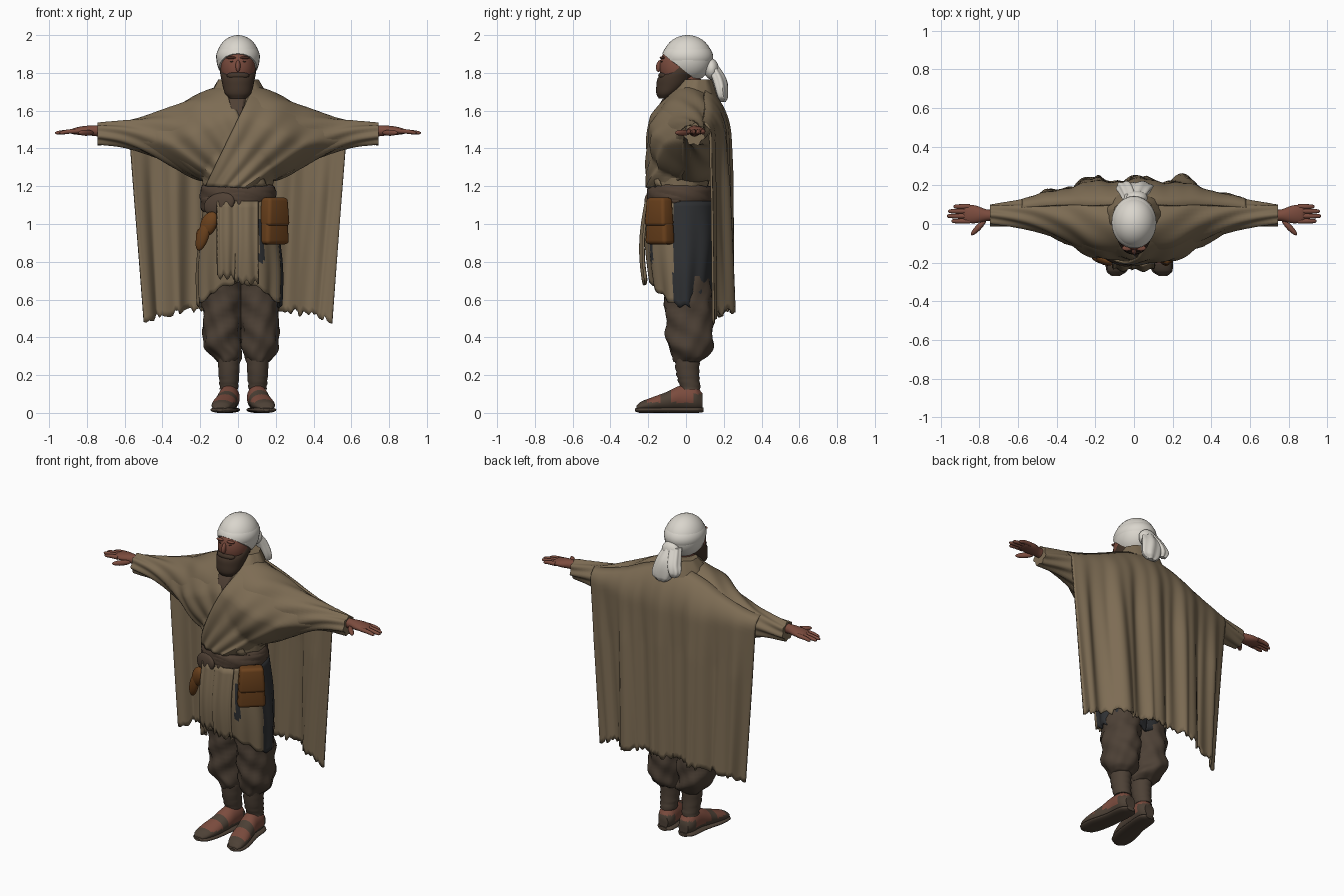
import bpy, bmesh, math, random
from mathutils import Vector, Matrix

random.seed(4)
if "Cube" in bpy.data.objects:
    bpy.data.objects.remove(bpy.data.objects["Cube"])


def material(name, *rgb):
    m = bpy.data.materials.new(name)
    m.use_nodes = True
    m.diffuse_color = (*rgb, 1)
    m.node_tree.nodes["Principled BSDF"].inputs["Base Color"].default_value = (*rgb, 1)
    return m


TAN = material("tan cloth", .205, .15, .088)
BROWN = material("dark brown cloth", .075, .053, .037)
BELT = material("belt brown", .08, .052, .035)
SLATE = material("slate cloth", .028, .030, .033)
WHITE = material("white linen", .70, .67, .61)
SKIN = material("skin", .20, .072, .048)
BEARD = material("beard brown", .055, .034, .022)
LEATHER = material("orange leather", .15, .054, .012)


def finish(name, bm, *mats, rule=None, angle=50):
    bmesh.ops.recalc_face_normals(bm, faces=bm.faces)
    me = bpy.data.meshes.new(name)
    for m in mats:
        me.materials.append(m)
    if rule:
        for f in bm.faces:
            f.material_index = rule(f.calc_center_median())
    bm.to_mesh(me)
    bm.free()
    ob = bpy.data.objects.new(name, me)
    bpy.context.collection.objects.link(ob)
    bpy.ops.object.select_all(action='DESELECT')
    ob.select_set(True)
    bpy.context.view_layer.objects.active = ob
    bpy.ops.object.shade_smooth_by_angle(angle=math.radians(angle))
    return ob


def at(rings, t):
    """Smoothly interpolated ring (centre a, centre b, radius a, radius b) at t."""
    n = len(rings)
    t = min(max(t, rings[0][0]), rings[-1][0])
    i = max(k for k in range(n - 1) if rings[k][0] <= t)
    slope = lambda j, k: ((rings[min(j + 1, n - 1)][k] - rings[max(j - 1, 0)][k])
                          / (rings[min(j + 1, n - 1)][0] - rings[max(j - 1, 0)][0]))
    p, q = rings[i], rings[i + 1]
    h = q[0] - p[0]
    u = (t - p[0]) / h
    return [(1 + 2 * u) * (1 - u) ** 2 * p[k] + u * (1 - u) ** 2 * h * slope(i, k)
            + u * u * (3 - 2 * u) * q[k] - u * u * (1 - u) * h * slope(i + 1, k)
            for k in range(1, 5)]


def loft(name, axis, rings, *mats, fold=None, seg=32, sub=5, side=1, shift=0, rule=None):
    """Skin of elliptical rings along an axis, with optional cloth folds."""
    rings = sorted(rings)
    ts = [p[0] + (q[0] - p[0]) * s / sub for p, q in zip(rings, rings[1:]) for s in range(sub)]
    bm = bmesh.new()
    loops = []
    for t in ts + [rings[-1][0]]:
        a, b, ra, rb = at(rings, t)
        row = []
        for k in range(seg):
            w = math.tau * k / seg
            c, s = math.cos(w), math.sin(w)
            d = fold(t, w) if fold else 0
            x, y = a + (ra + d) * c, b + (rb + d) * s
            p = {'X': (t, x, y), 'Y': (x, t, y), 'Z': (x, y, t)}[axis]
            row.append(bm.verts.new((p[0] * side + shift, p[1], p[2])))
        loops.append(row)
    for r, s in zip(loops, loops[1:]):
        for k in range(seg):
            bm.faces.new((r[k], r[(k + 1) % seg], s[(k + 1) % seg], s[k]))
    bm.faces.new(loops[0])
    bm.faces.new(loops[-1])
    return finish(name, bm, *mats, rule=rule)


def sheet(name, point, nu, nv, *mats, thick=.012, rule=None):
    """Thickened cloth grid; point(u, v) gives each position."""
    bm = bmesh.new()
    g = [[bm.verts.new(point(i / nu, j / nv)) for i in range(nu + 1)] for j in range(nv + 1)]
    for j in range(nv):
        for i in range(nu):
            bm.faces.new((g[j][i], g[j][i + 1], g[j + 1][i + 1], g[j + 1][i]))
    ob = finish(name, bm, *mats, rule=rule)
    m = ob.modifiers.new("thickness", 'SOLIDIFY')
    m.thickness, m.offset = thick, 0


def ball(name, centre, radii, mat, rot=(0, 0, 0), cut=None):
    bm = bmesh.new()
    bmesh.ops.create_uvsphere(bm, u_segments=32, v_segments=20, radius=1)
    bmesh.ops.scale(bm, vec=radii, verts=bm.verts)
    for k, ax in enumerate("XYZ"):
        bmesh.ops.rotate(bm, matrix=Matrix.Rotation(rot[k], 3, ax), verts=bm.verts)
    bmesh.ops.translate(bm, vec=centre, verts=bm.verts)
    if cut:
        bmesh.ops.bisect_plane(bm, geom=bm.verts[:] + bm.edges[:] + bm.faces[:],
                               plane_co=cut[0], plane_no=cut[1], clear_inner=True)
        bmesh.ops.holes_fill(bm, edges=bm.edges)
    finish(name, bm, mat)


def box(name, centre, size, turn, mat, bevel=.02, taper=1):
    bm = bmesh.new()
    bmesh.ops.create_cube(bm, size=1)
    for v in bm.verts:
        if v.co.z > 0:
            v.co.x *= taper
            v.co.y *= taper
    bmesh.ops.scale(bm, vec=size, verts=bm.verts)
    bmesh.ops.bevel(bm, geom=bm.edges[:], offset=bevel, segments=3, affect='EDGES', profile=.5)
    bmesh.ops.rotate(bm, matrix=Matrix.Rotation(turn, 3, 'Z'), verts=bm.verts)
    bmesh.ops.translate(bm, vec=centre, verts=bm.verts)
    finish(name, bm, mat)


# Robe: torso plus one shawl running from cuff to cuff
TORSO = [(1.08, 0, -.03, .18, .155), (1.2, 0, -.03, .185, .15), (1.35, 0, -.015, .2, .165),
         (1.5, 0, 0, .2, .17), (1.62, 0, .025, .18, .155), (1.7, 0, .04, .142, .12),
         (1.765, 0, .055, .105, .08)]
half = [(.12, .02, 1.465, .185, .255), (.22, .02, 1.46, .175, .224), (.34, .04, 1.463, .135, .163),
        (.5, .052, 1.472, .09, .095), (.62, .05, 1.478, .066, .067), (.745, .045, 1.475, .052, .056)]
SHAWL = [(-r[0], *r[1:]) for r in reversed(half)] + [(0, .02, 1.46, .19, .28)] + half
loft("robe_torso", 'Z', TORSO, TAN, fold=lambda t, w: .004 * math.sin(9 * w + 8 * t))
loft("shawl_and_sleeves", 'X', SHAWL, TAN, seg=48, sub=6,
     fold=lambda t, w: .006 * math.sin(7 * w + 22 * abs(t)) * min(1, abs(t) * 4))


def bulge(c, r, d):
    return r * math.sqrt(max(0, 1 - (d / c) ** 2))


def front_y(x, z):
    a, b, ra, rb = at(SHAWL, x)
    y = a - bulge(rb, ra, z - b)
    a, b, ra, rb = at(TORSO, z)
    return min(y, b - bulge(ra, rb, x - a) if abs(x) < ra else y)


def wrap(name, side, inner, outer, off, mat, ripple=.006):
    """Cloth layer on the chest between two slanting edges, sunk in at its far edges."""
    def point(u, v):
        p = inner[0].lerp(inner[1], v).lerp(outer[0].lerp(outer[1], v), u)
        ease = min(1, v * 4, (1 - u) * 4)
        y = front_y(p.x * side, p.y) + .02 * (1 - ease) - ease * (off + ripple * math.sin(u * 26))
        return (p.x * side, y, p.y)
    sheet(name, point, 40, 24, mat, thick=.01)


V = lambda x, z: Vector((x, z))
wrap("inner_collar", 1, (V(-.06, 1.7), V(-.01, 1.52)), (V(.06, 1.7), V(.02, 1.52)), .006, BELT, 0)
wrap("right_wrap", -1, (V(.05, 1.71), V(-.15, 1.2)), (V(.6, 1.44), V(.12, 1.2)), .01, TAN)
wrap("left_wrap", 1, (V(.075, 1.71), V(-.17, 1.2)), (V(.6, 1.44), V(.1, 1.19)), .025, TAN)

# Cape hanging from both arms down the back
hem = [random.uniform(-.018, .018) for _ in range(97)]


def cape(u, v):
    s = 2 * u - 1
    x = s * (.58 - .08 * v)
    a, b, ra, rb = at(SHAWL, x)
    top = b + rb * .93
    z = top + (.56 - .07 * s * s + hem[round(u * 96)] - top) * v
    y = a + (bulge(rb, ra, z - b) if z > b else ra) + .012 - .008 * s * s
    low = .22 - .4 * x * x + .03 * math.exp(-((abs(x) - .26) / .07) ** 2)
    wave = .016 * math.sin(s * 14 + .6) + .007 * math.sin(s * 37 + 2 * v)
    return (x + .01 * v * math.sin(s * 25), y + (low - a - ra) * v + wave * min(1, v * 2.5), z)


sheet("cape", cape, 96, 36, TAN)

# Tunic skirt, raised at the front, with a slate side and a slate front slit
SKIRT = [(.54, .008, -.02, .215, .135), (.75, .008, -.02, .222, .17),
         (.92, .008, -.02, .207, .188), (1.12, .008, -.02, .182, .172)]


def skirt(u, v):
    w = math.tau * u + math.pi / 2
    low = .565 + .12 * max(0, -math.sin(w)) ** 2 + .008 * math.sin(15 * w)
    z = 1.12 + (low - 1.12) * v
    a, b, ra, rb = at(SKIRT, z)
    d = .008 * math.sin(11 * w) * v
    return (a + (ra + d) * math.cos(w), b + (rb + d) * math.sin(w), z)


def skirt_colour(c):
    w = math.atan2(c.y + .02, c.x - .008)
    return int(-.22 < w < 2.6 or (-1.02 < w < -.88 and .79 < c.z < 1.02))


sheet("tunic_skirt", skirt, 110, 20, TAN, SLATE, rule=skirt_colour)
for name, x0, w, low in (("front_flap_right", -.11, .1, .72), ("front_flap_left", -.015, .122, .69)):
    def flap(u, v):
        x = x0 + w * u
        ragged = .014 * math.sin(u * 17 + x0 * 40)
        return (x, -.205 - .03 * math.sin(v * 2.6) + .008 * math.sin(u * 9) + .3 * x * x,
                1.12 + (low + ragged - 1.12) * v)
    sheet(name, flap, 16, 12, TAN)

# Belt with slanting sash and flat knot
for name, z, lean in (("belt", 1.155, -.03), ("sash", 1.135, .17)):
    ob = loft(name, 'Z', [(-.045, 0, 0, .19, .165), (-.025, 0, 0, .2, .176),
                          (.025, 0, 0, .2, .176), (.045, 0, 0, .19, .165)], BELT,
              fold=lambda t, w: .003 * math.sin(5 * w + 90 * t))
    ob.location = (0, -.03, z)
    ob.rotation_euler = (0, -lean, 0)
ball("sash_knot", (-.1, -.18, 1.105), (.09, .024, .058), BELT, (0, -.3, -.4))

# Hip pouches
turn = math.radians(42)
box("pouch", (.19, -.138, 1.01), (.165, .085, .235), turn, LEATHER, .022, .82)
box("pouch_flap", (.194, -.142, 1.065), (.156, .086, .15), turn, LEATHER, .018, .87)
ball("small_pouch", (-.155, -.18, 1.0), (.045, .03, .07), LEATHER, (0, .5, -.5))
ball("small_pouch_end", (-.185, -.175, .94), (.034, .024, .085), LEATHER, (0, .35, -.5))
ball("small_pouch_tail", (-.2, -.16, .92), (.024, .02, .055), LEATHER, (0, -.1, -.5))

# Legs, feet and hands on both sides; the right leg stands nearer the middle
for side, label, step, hip in ((1, "left", .006, .012), (-1, "right", .05, .02)):
    low = .1 + side * (step - hip)
    loft(label + "_trouser", 'Z',
         [(.27, low, .008, .056, .066), (.3, low + .004, .022, .08, .095), (.36, .105, .022, .098, .12),
          (.46, .102, .02, .1, .125), (.6, .1, .012, .106, .125), (.8, .1, -.01, .1, .12)], BROWN,
         side=side, shift=hip,
         fold=lambda t, w: .007 * math.sin(3 * w + 45 * t) + .004 * math.sin(7 * w - 30 * t))
    loft(label + "_leg_wrap", 'Z', [(.125, .098, .025, .048, .052), (.2, .098, .01, .054, .06),
                                    (.3, .098, .005, .06, .068)], BROWN, side=side, shift=step,
         fold=lambda t, w: .003 * math.sin(170 * t + w))
    # the foot and sole turn outwards towards the toes
    loft(label + "_foot", 'Y',
         [(-.262, .145, .025, .027, .012), (-.24, .14, .034, .047, .024), (-.18, .128, .045, .06, .037),
          (-.1, .112, .06, .058, .052), (-.03, .1, .078, .055, .066), (.05, .095, .077, .053, .066),
          (.088, .093, .06, .034, .042)], SKIN, BROWN, side=side, shift=step, sub=7,
         rule=lambda c: int(c.z < .055 or c.y < -.21 or -.14 < c.y < -.085 or c.y > .04 and c.z < .1))
    loft(label + "_sole", 'Y', [(-.27, .145, .016, .02, .008), (-.245, .14, .016, .052, .016),
                                (-.17, .127, .016, .067, .016), (-.05, .104, .016, .06, .016),
                                (.06, .095, .016, .055, .016), (.092, .093, .016, .03, .012)],
         BROWN, side=side, shift=step)
    loft(label + "_palm", 'X', [(.7, .045, 1.487, .032, .032), (.76, .045, 1.494, .03, .028),
                                (.82, .05, 1.494, .046, .024), (.87, .052, 1.491, .045, .016),
                                (.885, .052, 1.488, .038, .009)], SKIN, side=side, seg=20)
    for k, (y, reach) in enumerate(((.015, .945), (.041, .968), (.066, .962), (.09, .935))):
        loft(f"{label}_finger_{k + 1}", 'X',
             [(.85, y, 1.492, .013, .013), (.9, y, 1.489, .0125, .012),
              (reach - .01, y, 1.483, .01, .009), (reach, y, 1.482, .004, .004)],
             SKIN, side=side, seg=10, sub=3)
    ball(label + "_thumb", (side * .805, -.018, 1.483), (.055, .015, .016), SKIN, (0, 0, -side * .8))
    ball(label + "_eye", (side * .034, -.127, 1.86), (.01, .006, .004), BEARD)
    ball(label + "_brow", (side * .036, -.125, 1.88), (.026, .014, .007), SKIN)

# Head and beard
ball("head", (0, -.04, 1.83), (.09, .1, .12), SKIN)
loft("neck", 'Z', [(1.64, 0, .02, .07, .07), (1.8, 0, .005, .065, .07)], SKIN)
ball("nose", (0, -.14, 1.837), (.013, .018, .032), SKIN, (-.25, 0, 0))
loft("beard", 'Z', [(1.665, 0, -.112, .045, .033), (1.69, 0, -.1, .068, .057),
                    (1.73, 0, -.075, .081, .082), (1.775, 0, -.05, .09, .098),
                    (1.81, 0, -.02, .096, .088), (1.86, 0, .005, .092, .075)], BEARD,
     fold=lambda t, w: .0025 * math.sin(16 * w))
ball("moustache", (0, -.118, 1.785), (.06, .029, .022), BEARD)

# Head cloth with knot and tail
ball("head_cloth", (0, .008, 1.875), (.114, .132, .125), WHITE,
     cut=((0, -.12, 1.9), (0, .62, .78)))
ball("head_cloth_brow", (0, .008, 1.885), (.116, .136, .09), WHITE,
     cut=((0, -.12, 1.898), (0, .62, .78)))
ball("head_cloth_knot", (.01, .135, 1.82), (.06, .038, .055), WHITE)
for name, x, lean, low, wide in (("tail", .015, .02, 1.645, 1), ("tail_fold", -.035, -.015, 1.69, .65)):
    loft("head_cloth_" + name, 'Z',
         [(low, x + lean, .195, .03 * wide, .012), (low + .03, x + lean, .192, .063 * wide, .028),
          (1.77, x, .172, .065 * wide, .038), (1.85, x * .4, .13, .04, .03)], WHITE,
         fold=lambda t, w: .004 * math.sin(6 * w))
